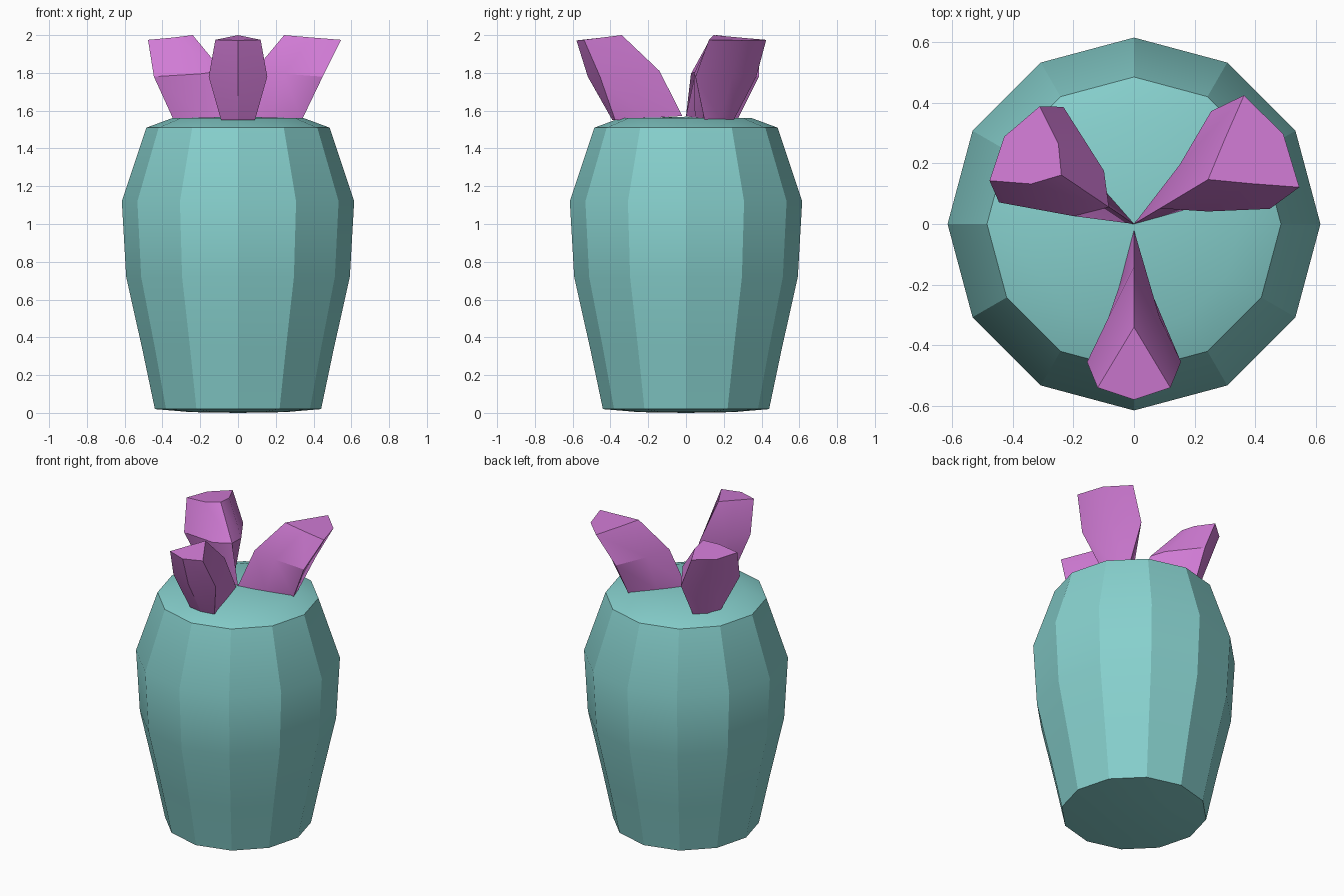
import bpy, bmesh, math
from mathutils import Matrix, Vector

if "Cube" in bpy.data.objects:
    bpy.data.objects.remove(bpy.data.objects["Cube"])


def material(name, rgb):
    m = bpy.data.materials.new(name)
    m.use_nodes = True
    m.diffuse_color = (*rgb, 1)
    m.node_tree.nodes["Principled BSDF"].inputs["Base Color"].default_value = (*rgb, 1)
    return m


def finish(name, bm, mat, angle):
    bmesh.ops.recalc_face_normals(bm, faces=bm.faces)
    mesh = bpy.data.meshes.new(name)
    bm.to_mesh(mesh)
    bm.free()
    mesh.materials.append(mat)
    ob = bpy.data.objects.new(name, mesh)
    bpy.context.collection.objects.link(ob)
    bpy.ops.object.select_all(action="DESELECT")
    ob.select_set(True)
    bpy.context.view_layer.objects.active = ob
    bpy.ops.object.shade_smooth_by_angle(angle=math.radians(angle))
    return ob


def bridge(bm, rings):
    for low, high in zip(rings, rings[1:]):
        n = len(low)
        for i in range(n):
            j = (i + 1) % n
            bm.faces.new((low[i], low[j], high[j], high[i]))


def cap(bm, ring, centre):
    tip = bm.verts.new(centre)
    for a, b in zip(ring, ring[1:] + ring[:1]):
        bm.faces.new((a, b, tip))


teal = material("teal skin", (0.24, 0.63, 0.61))
violet = material("pink violet petal", (0.64, 0.20, 0.67))

# Barrel body: twelve sides with gently domed ends
profile = [(0.25, 0.004), (0.44, 0.02), (0.505, 0.33), (0.592, 0.72),
           (0.615, 1.12), (0.485, 1.51), (0.35, 1.56)]
bm = bmesh.new()
rings = []
for r, z in profile:
    rings.append([bm.verts.new((r * math.cos(a), r * math.sin(a), z))
                  for a in (math.tau * i / 12 for i in range(12))])
bridge(bm, rings)
cap(bm, rings[0], (0, 0, 0))
cap(bm, rings[-1], (0, 0, 1.568))
finish("barrel_body", bm, teal, 24)


# Petal: hexagonal sections with an inner ridge, leaning outwards
def section(inner, shoulder, side, outer, heights):
    zi, zs, zo = heights
    right = [(shoulder[0], shoulder[1], (zi + zs) / 2), (side[0], side[1], zs)]
    left = [(x, -y, z) for x, y, z in reversed(right)]
    return [(inner, 0, zi), *right, (outer, 0, zo), *left]


def petal(name, yaw, base, mid, top):
    bm = bmesh.new()
    levels = [section(*base, (1.572, 1.55, 1.55)),
              section(*mid, (1.81, 1.78, 1.78)),
              section(*top, (2.0, 1.975, 1.972))]
    turn = Matrix.Rotation(math.radians(yaw), 4, "Z")
    rings = [[bm.verts.new(turn @ Vector(p)) for p in level] for level in levels]
    bridge(bm, rings)
    bm.faces.new(rings[0])
    bm.faces.new(rings[-1])
    finish(name, bm, violet, 30)


petal("front_petal", -90,
      (0.02, (0.2, 0.047), (0.375, 0.09), 0.39),
      (0.14, (0.31, 0.085), (0.455, 0.155), 0.52),
      (0.34, (0.44, 0.06), (0.54, 0.12), 0.58))
petal("back_left_petal", 31,
      (0.0, (0.17, 0.047), (0.34, 0.09), 0.36),
      (0.1, (0.23, 0.09), (0.41, 0.188), 0.47),
      (0.285, (0.4, 0.085), (0.53, 0.177), 0.575))
petal("back_right_petal", 146,
      (0.0, (0.18, 0.047), (0.35, 0.09), 0.37),
      (0.1, (0.18, 0.09), (0.409, 0.19), 0.45),
      (0.289, (0.355, 0.08), (0.475, 0.148), 0.516))
